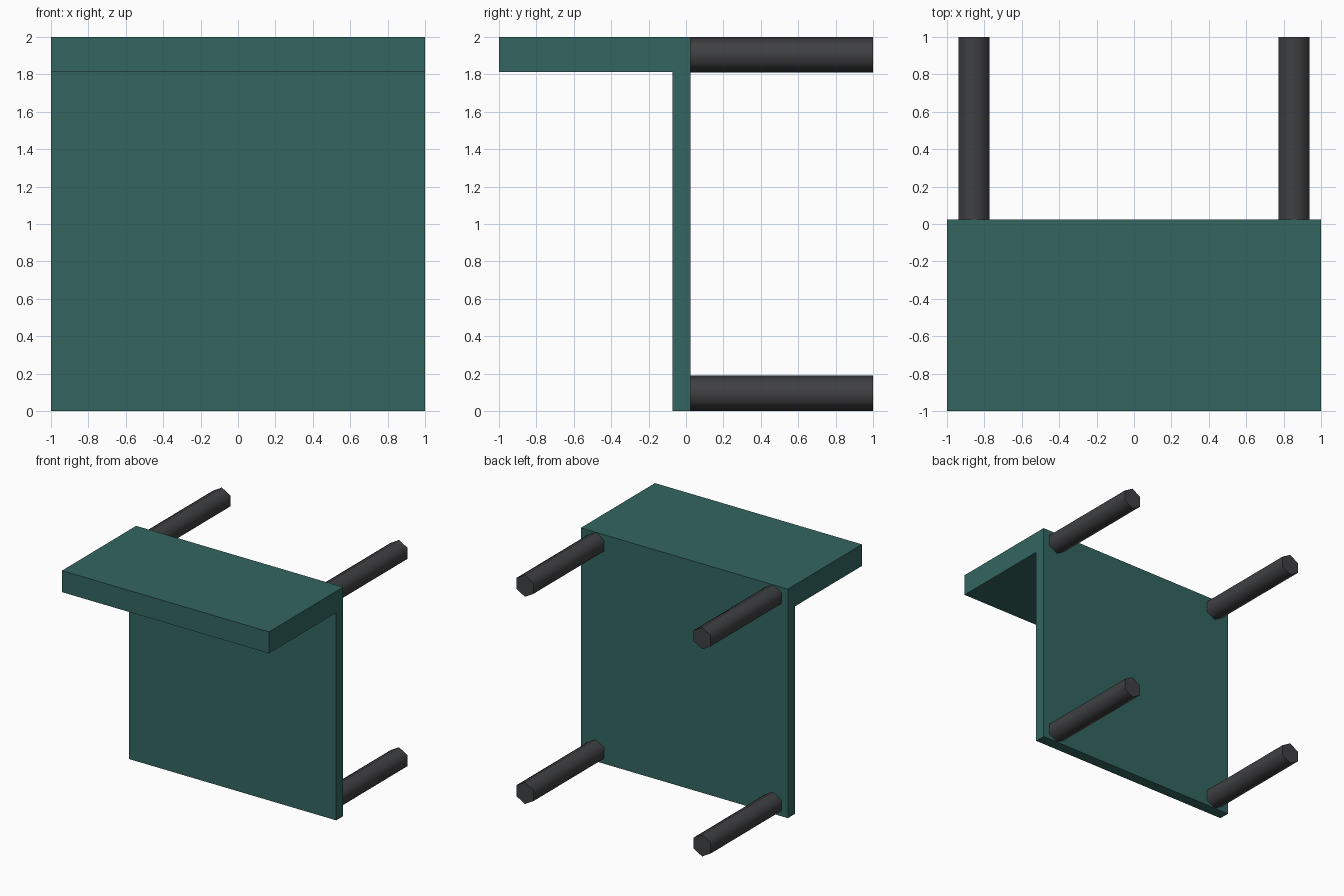
import bpy, bmesh, math
from mathutils import Vector

if "Cube" in bpy.data.objects:
    bpy.data.objects.remove(bpy.data.objects["Cube"])


def material(name, rgb):
    mat = bpy.data.materials.new(name)
    mat.diffuse_color = (*rgb, 1)
    mat.use_nodes = True
    mat.node_tree.nodes["Principled BSDF"].inputs["Base Color"].default_value = mat.diffuse_color
    return mat


def prism(name, points, direction, mat):
    """Extrude a closed planar outline along a direction."""
    bm = bmesh.new()
    face = bm.faces.new([bm.verts.new(p) for p in points])
    out = bmesh.ops.extrude_face_region(bm, geom=[face], use_keep_orig=True)
    moved = [g for g in out["geom"] if isinstance(g, bmesh.types.BMVert)]
    bmesh.ops.translate(bm, verts=moved, vec=Vector(direction))
    bmesh.ops.recalc_face_normals(bm, faces=bm.faces)
    mesh = bpy.data.meshes.new(name)
    bm.to_mesh(mesh)
    bm.free()
    mesh.materials.append(mat)
    obj = bpy.data.objects.new(name, mesh)
    bpy.context.collection.objects.link(obj)
    return obj


teal = material("teal", (0.033, 0.133, 0.119))
dark = material("dark_grey", (0.05, 0.051, 0.054))

# Seat and backrest: one L-shaped profile (y, z) across the full width
FRONT, BACK, STEP = -0.073, 0.023, 1.812
profile = [(BACK, 0), (BACK, 2), (-1, 2), (-1, STEP), (FRONT, STEP), (FRONT, 0)]
prism("seat_and_backrest", [(-1, y, z) for y, z in profile], (2, 0, 0), teal)

# Four hexagonal legs pointing backwards from the seat corners
R = 0.095
hexagon = [(R * math.sin(i * math.pi / 3), R * math.cos(i * math.pi / 3)) for i in range(6)]
for side, cx in (("left", -0.856), ("right", 0.856)):
    for level, cz in (("lower", R), ("upper", 2 - R)):
        leg = prism(f"{level}_{side}_leg", [(cx + x, BACK, cz + z) for x, z in hexagon],
                    (0, 1 - BACK, 0), dark)
        bpy.ops.object.select_all(action="DESELECT")
        leg.select_set(True)
        bpy.context.view_layer.objects.active = leg
        bpy.ops.object.shade_smooth_by_angle(angle=math.radians(75))
